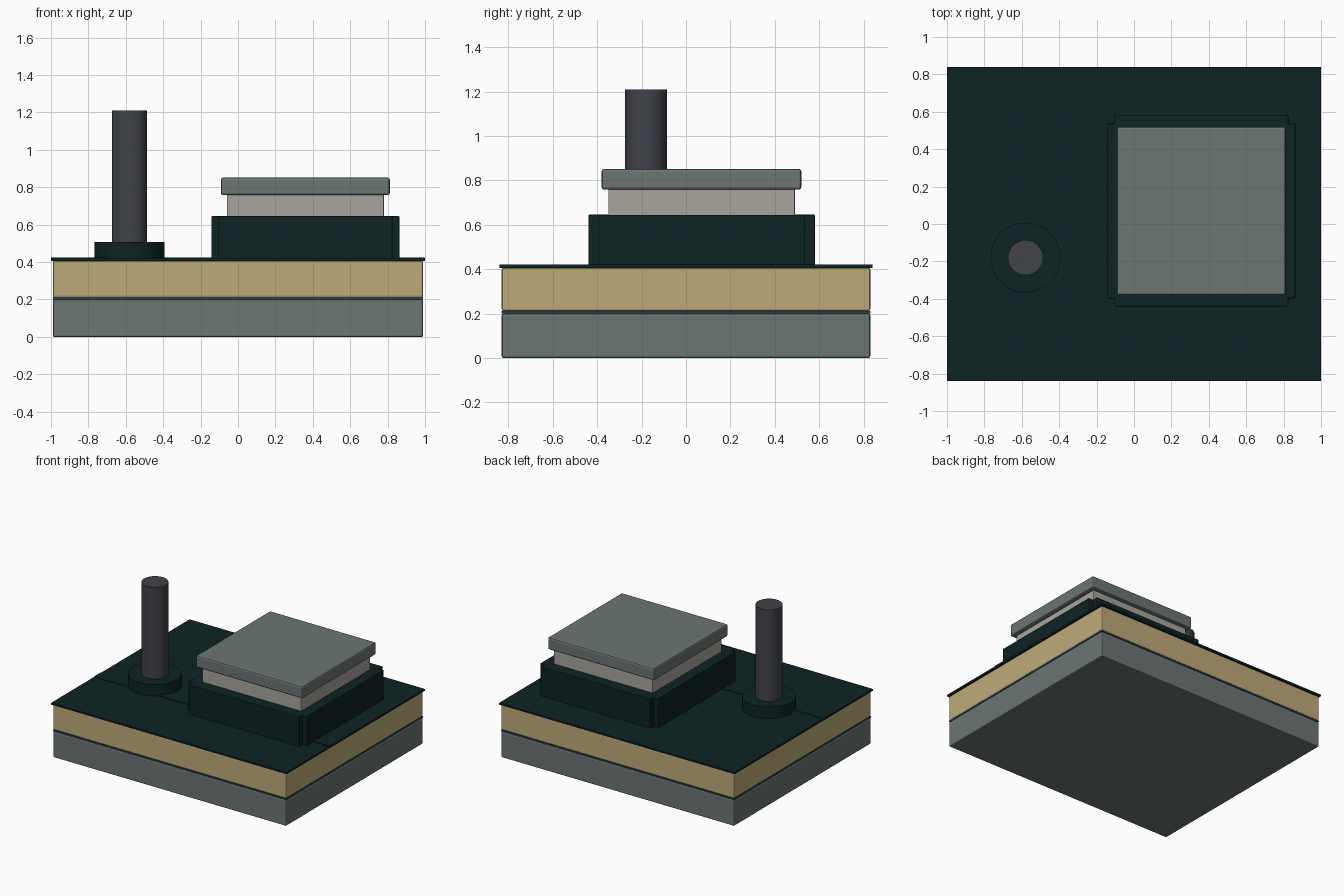
import bpy, math

if "Cube" in bpy.data.objects:
    bpy.data.objects.remove(bpy.data.objects["Cube"])


def mat(name, hexcol):
    m = bpy.data.materials.new(name)
    lin = []
    for i in (0, 2, 4):
        c = int(hexcol[i:i + 2], 16) / 255
        lin.append(c / 12.92 if c <= 0.04045 else ((c + 0.055) / 1.055) ** 2.4)
    m.diffuse_color = (*lin, 1)
    m.use_nodes = True
    m.node_tree.nodes["Principled BSDF"].inputs["Base Color"].default_value = m.diffuse_color
    return m


GREY = mat("concrete grey", "6c7674")
BARRIER = mat("slate barrier", "2c4246")
TAN = mat("insulation tan", "bfab79")
DARK = mat("dark green membrane", "0d2323")
STONE = mat("pale stone", "a8a59d")
PIPE = mat("pipe charcoal", "41434a")


def box(name, x, y, z, material, bevel=0.0):
    bpy.ops.mesh.primitive_cube_add(size=1)
    o = bpy.context.object
    o.name = name
    o.location = [(a + b) / 2 for a, b in (x, y, z)]
    o.scale = [b - a for a, b in (x, y, z)]
    bpy.ops.object.transform_apply(location=False, rotation=False, scale=True)
    o.data.materials.append(material)
    if bevel:
        mod = o.modifiers.new("bevel", "BEVEL")
        mod.width = bevel
        mod.segments = 2
    return o


def cylinder(name, x, y, r, z0, z1, material):
    bpy.ops.mesh.primitive_cylinder_add(vertices=48, radius=r, depth=z1 - z0,
                                        location=(x, y, (z0 + z1) / 2))
    o = bpy.context.object
    o.name = name
    o.data.materials.append(material)
    bpy.ops.object.shade_smooth_by_angle(angle=math.radians(35))
    return o


# Stacked roof layers
box("concrete_slab", (-.99, .99), (-.83, .83), (0, .2), GREY, .008)
box("vapour_barrier", (-.99, .99), (-.83, .83), (.2, .212), BARRIER)
box("insulation_board", (-.99, .99), (-.83, .83), (.212, .406), TAN, .008)
box("roof_membrane", (-1, 1), (-.84, .84), (.406, .42), DARK)
box("membrane_lap_seam", (-1, 1), (-.32, -.24), (.42, .424), DARK)

# Upstand curb with capping
cx, cy = .36, .07
box("curb_core", (cx - .42, cx + .42), (cy - .42, cy + .42), (.41, .765), STONE, .004)
box("curb_cap", (cx - .452, cx + .452), (cy - .45, cy + .45), (.758, .852), GREY, .012)

# Membrane flashing turned up on the four curb sides
for s, a, b in ((-1, "left", "front"), (1, "right", "back")):
    lo, hi = sorted((s * .418, s * .503))
    box(a + "_flashing", (cx + lo, cx + hi), (cy - .467, cy + .467), (.415, .645), DARK, .004)
    lo, hi = sorted((s * .418, s * .51))
    box(b + "_flashing", (cx - .465, cx + .465), (cy + lo, cy + hi), (.415, .646), DARK, .004)

# Vent pipe and its collar
cylinder("vent_pipe", -.58, -.18, .094, .41, 1.21, PIPE)
cylinder("pipe_collar", -.58, -.18, .187, .41, .507, DARK)
